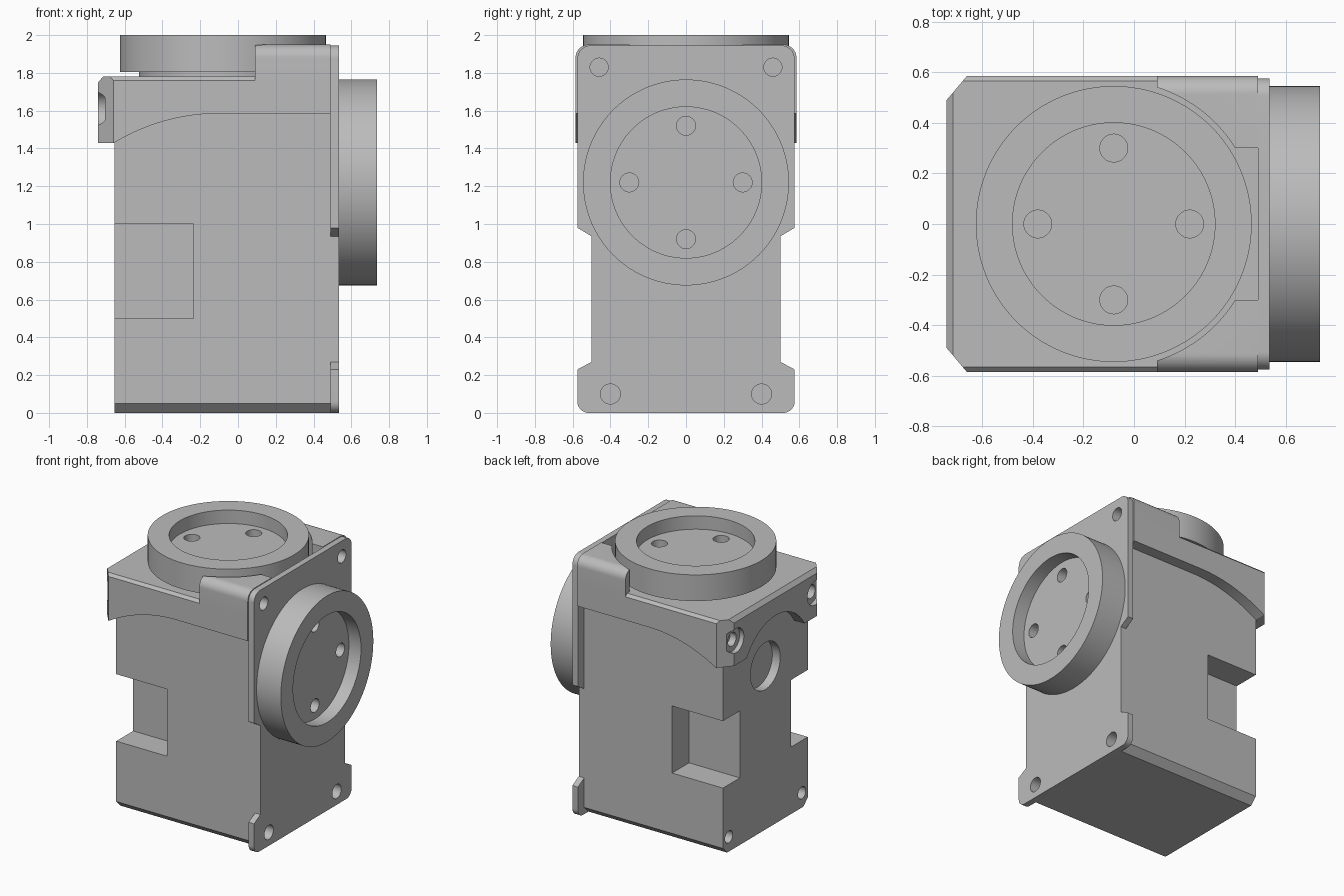
import bpy, bmesh
from math import sin, cos, pi, sqrt
from mathutils import Vector

cube = bpy.data.objects.get("Cube")
if cube:
    bpy.data.objects.remove(cube, do_unlink=True)

grey = bpy.data.materials.new("plain grey")
grey.use_nodes = True
grey.diffuse_color = (0.5, 0.5, 0.5, 1)
grey.node_tree.nodes["Principled BSDF"].inputs["Base Color"].default_value = (0.5, 0.5, 0.5, 1)


def prism(name, outline, axis, lo, hi):
    """Extrude a 2D outline along an axis; the outline uses the other two axes in order."""
    def place(p, d):
        c = list(p)
        c.insert("xyz".index(axis), d)
        return Vector(c)
    bm = bmesh.new()
    face = bm.faces.new([bm.verts.new(place(p, lo)) for p in outline])
    new = bmesh.ops.extrude_face_region(bm, geom=[face])["geom"]
    shift = place((0, 0), hi - lo)
    bmesh.ops.translate(bm, verts=[g for g in new if isinstance(g, bmesh.types.BMVert)], vec=shift)
    bmesh.ops.recalc_face_normals(bm, faces=bm.faces)
    mesh = bpy.data.meshes.new(name)
    bm.to_mesh(mesh)
    bm.free()
    mesh.materials.append(grey)
    obj = bpy.data.objects.new(name, mesh)
    bpy.context.collection.objects.link(obj)
    return obj


def rect(a0, a1, b0, b1):
    return [(a0, b0), (a1, b0), (a1, b1), (a0, b1)]


def arc(a, b, r, start=0.0, end=2 * pi, n=96):
    """Points on an arc; a full turn leaves out the repeated last point."""
    count = n if end - start > 6.28 else n + 1
    return [(a + r * cos(start + (end - start) * i / n),
             b + r * sin(start + (end - start) * i / n)) for i in range(count)]


def disc(name, a, b, r, axis, lo, hi, n=96):
    return prism(name, arc(a, b, r, n=n), axis, lo, hi)


def cut(cutter, *targets):
    """Subtract a cutter from each target, then discard it."""
    for target in targets:
        mod = target.modifiers.new("cut", "BOOLEAN")
        mod.operation, mod.solver, mod.object = "DIFFERENCE", "EXACT", cutter
        bpy.context.view_layer.objects.active = target
        bpy.ops.object.modifier_apply(modifier=mod.name)
    bpy.data.objects.remove(cutter, do_unlink=True)


parts = []

# Main housing with chamfered lower edges
body = prism("housing", [(-0.45, 0), (0.45, 0), (0.5, 0.05), (0.5, 1.77),
                         (-0.5, 1.77), (-0.5, 0.05)], "x", -0.655, 0.49)
for s in (-1, 1):
    cut(prism("pocket", rect(s * 0.3, s * 0.7, 0.5, 1.0), "x", -0.8, -0.235), body)
    cut(disc("rear_hole", s * 0.43, 0.11, 0.045, "x", -0.8, -0.55, 32), body)
cut(disc("rear_port", 0, 1.22, 0.175, "x", -0.8, -0.59), body)
parts.append(body)

# Mounting plate: half outline mirrored across the middle
half = arc(0.515, 0.06, 0.06, -pi / 2, 0, 10)
half += [(0.575, 0.23), (0.5, 0.27), (0.5, 0.935), (0.575, 0.98)]
half += arc(0.505, 1.875, 0.07, 0, pi / 2, 10)
plate = prism("mounting_plate", half + [(-y, z) for y, z in reversed(half)], "x", 0.49, 0.535)
parts.append(plate)

# Top cap with a curved lower edge and an end lip
radius = 1.07
curve = [(x, 1.585 - radius + sqrt(radius ** 2 - (x + 0.1) ** 2))
         for x in [-0.655 + 0.555 * i / 24 for i in range(25)]]
curve[0] = (-0.655, 1.43)
cap = prism("top_cap", [(-0.74, 1.43)] + curve + [(0.49, 1.585), (0.49, 1.78),
            (-0.715, 1.78), (-0.74, 1.75)], "y", -0.585, 0.585)
cut(disc("lip_arch", 0, 1.22, 0.4, "x", -0.8, -0.65), cap)
for s in (-1, 1):
    cut(prism("corner", [(-0.78, s * 0.4425), (-0.62, s * 0.6325), (-0.78, s * 0.6325)],
              "z", 1.3, 1.9), cap)
    cut(prism("edge", [(s * 0.605, 1.74), (s * 0.545, 1.8), (s * 0.605, 1.8)],
              "x", -0.8, 0.6), cap)
    cut(disc("screw_recess", s * 0.465, 1.61, 0.09, "x", -0.8, -0.705, 40), cap)
    cut(disc("screw_hole", s * 0.465, 1.61, 0.05, "x", -0.8, -0.64, 32), cap)
parts.append(cap)

# Raised shoulders beside the top wheel, rounded on the outer edge
for s, name in ((1, "back_shoulder"), (-1, "front_shoulder")):
    outline = [(0.3, 1.76), (0.585, 1.76)] + arc(0.515, 1.88, 0.07, 0, pi / 2, 10) + [(0.3, 1.95)]
    shoulder = prism(name, [(s * y, z) for y, z in outline], "x", 0.09, 0.49)
    cut(disc("wheel_clearance", -0.08, 0, 0.566, "z", 1.7, 2.1, 128), shoulder)
    cut(disc("upper_hole", s * 0.46, 1.83, 0.048, "x", 0.4, 0.6, 32), plate, shoulder)
    cut(disc("lower_hole", s * 0.4, 0.1, 0.053, "x", 0.4, 0.6, 32), plate, body)
    parts.append(shoulder)


# Two recessed wheels with four bolt holes each
def wheel(name, a, b, axis, lo, hi, hole):
    obj = disc(name, a, b, 0.545, axis, lo, hi, 128)
    cut(disc("recess", a, b, 0.4, axis, hi - 0.1, hi + 0.1, 128), obj)
    for da, db in ((0.3, 0), (-0.3, 0), (0, 0.3), (0, -0.3)):
        cut(disc("bolt_hole", a + da, b + db, hole, axis, hi - 0.17, hi, 32), obj)
    parts.append(obj)


wheel("top_wheel", -0.08, 0, "z", 1.805, 2.0, 0.055)
wheel("side_wheel", 0, 1.22, "x", 0.535, 0.735, 0.05)
parts.append(disc("top_wheel_neck", -0.08, 0, 0.445, "z", 1.77, 1.81))

# Smooth the round surfaces, keep the edges sharp
bpy.ops.object.select_all(action="DESELECT")
for obj in parts:
    obj.select_set(True)
bpy.context.view_layer.objects.active = body
bpy.ops.object.shade_smooth_by_angle(angle=0.5)
